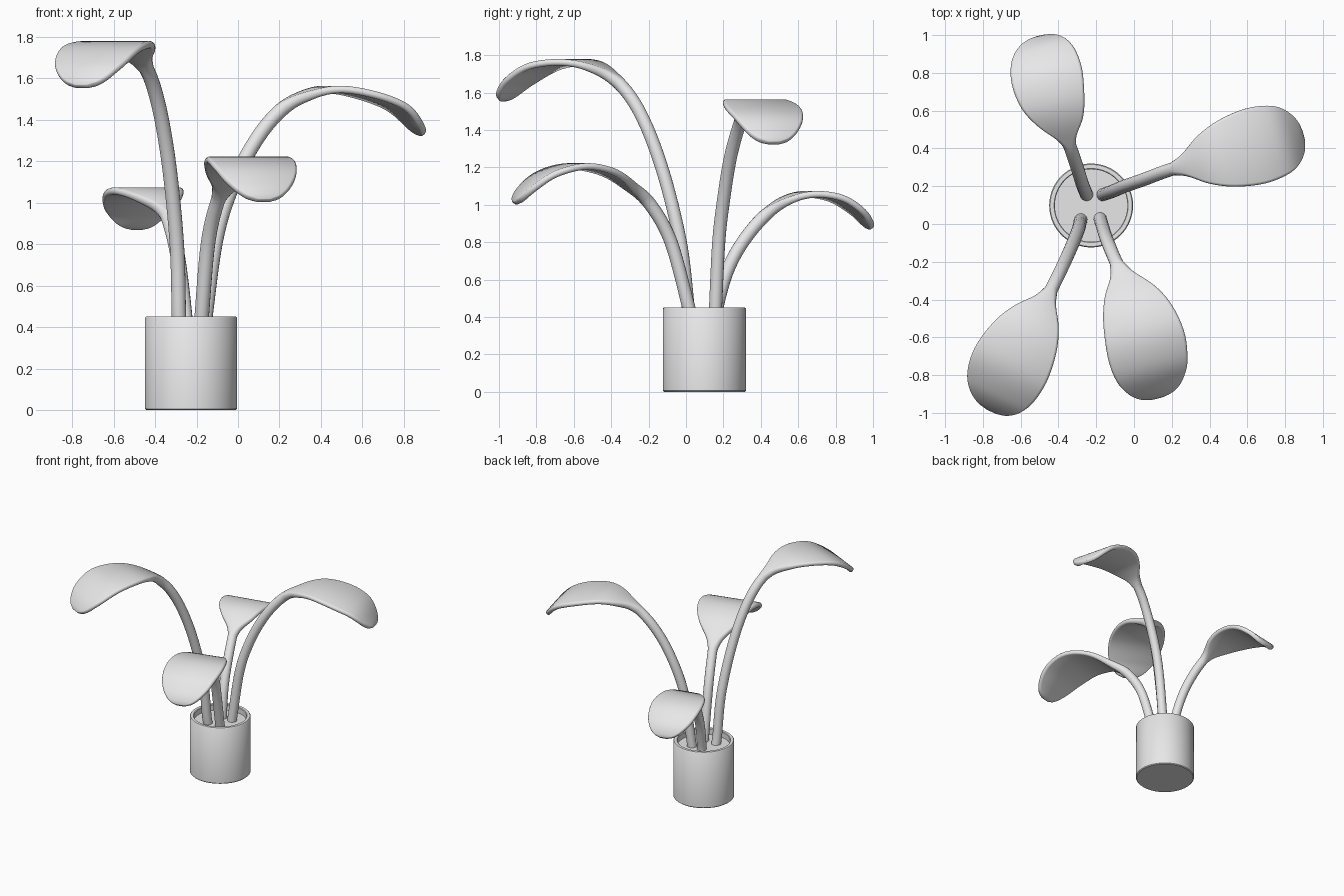
import bpy, bmesh, math
from mathutils import Vector

cube = bpy.data.objects.get("Cube")
if cube:
    bpy.data.objects.remove(cube)

grey = bpy.data.materials.new("plain grey")
grey.use_nodes = True
grey.diffuse_color = (0.8, 0.8, 0.8, 1)
grey.node_tree.nodes["Principled BSDF"].inputs["Base Color"].default_value = (0.8, 0.8, 0.8, 1)


def finish(name, bm, angle):
    bmesh.ops.recalc_face_normals(bm, faces=bm.faces)
    mesh = bpy.data.meshes.new(name)
    bm.to_mesh(mesh)
    bm.free()
    mesh.materials.append(grey)
    obj = bpy.data.objects.new(name, mesh)
    bpy.context.collection.objects.link(obj)
    bpy.ops.object.select_all(action='DESELECT')
    obj.select_set(True)
    bpy.context.view_layer.objects.active = obj
    bpy.ops.object.shade_smooth_by_angle(angle=math.radians(angle))
    return obj


def skin(bm, rings):
    """Join closed rings of points with quads and cap both ends."""
    loops = [[bm.verts.new(p) for p in ring] for ring in rings]
    n = len(loops[0])
    for a, b in zip(loops, loops[1:]):
        for i in range(n):
            j = (i + 1) % n
            bm.faces.new((a[i], a[j], b[j], b[i]))
    bm.faces.new(loops[0])
    bm.faces.new(loops[-1])


def spline(points, steps):
    """Smooth curve through all the points."""
    p = [Vector(q) for q in points]
    p = [2 * p[0] - p[1]] + p + [2 * p[-1] - p[-2]]
    out = []
    for a, b, c, d in zip(p, p[1:], p[2:], p[3:]):
        for k in range(steps):
            t = k / steps
            out.append(b + (c - a) * (t / 2) + (2 * a - 5 * b + 4 * c - d) * (t * t / 2)
                       + (3 * b - a - 3 * c + d) * (t ** 3 / 2))
    return out + [p[-2]]


# Pot: turned profile with softened rims and a recessed floor
CENTRE = Vector((-0.227, 0.098, 0))


def lathe(name, profile, sides=64):
    bm = bmesh.new()
    turn = [2 * math.pi * i / sides for i in range(sides)]
    skin(bm, [[CENTRE + Vector((r * math.cos(a), r * math.sin(a), z)) for a in turn]
              for r, z in profile])
    return finish(name, bm, 40)


lathe("pot", [(0.216, 0), (0.222, 0.006), (0.222, 0.444), (0.217, 0.45),
              (0.196, 0.45), (0.192, 0.446), (0.192, 0.39)])
lathe("soil", [(0.19, 0.37), (0.193, 0.405)])

# Leaf outline from neck to tip: position, half width, half thickness
STEM = 0.035
OUTLINE = [(0, STEM, STEM), (0.1, 0.062, 0.028), (0.24, 0.132, 0.02), (0.4, 0.182, 0.018),
           (0.6, 0.205, 0.018), (0.78, 0.186, 0.018), (0.9, 0.142, 0.018),
           (0.97, 0.09, 0.017), (1, 0.035, 0.012)]
STEPS, SIDES = 16, 16


def plant(name, path, neck, heading, scale):
    """Round stem that flattens into a level, arching blade."""
    pts = spline(path, STEPS)
    dist = [0]
    for a, b in zip(pts, pts[1:]):
        dist.append(dist[-1] + (b - a).length)
    start, total = dist[round(neck * STEPS)], dist[-1]

    def at(length):
        i = next((k for k in range(1, len(dist) - 1) if dist[k] >= length), len(dist) - 1)
        t = (length - dist[i - 1]) / (dist[i] - dist[i - 1])
        return pts[i - 1].lerp(pts[i], t), (pts[i] - pts[i - 1]).normalized()

    side = Vector((heading[1], -heading[0], 0)).normalized()
    sections = [(start * k / 24, STEM, STEM) for k in range(24)]
    for s, w, h in spline(OUTLINE, 5):
        sections.append((start + s * (total - start), max(w * scale, h), h))
    rings = []
    for length, w, h in sections:
        pos, tangent = at(length)
        up = side.cross(tangent).normalized()
        ring = []
        for i in range(SIDES):
            a = 2 * math.pi * (i + 0.5) / SIDES
            x = h * math.cos(a) + math.copysign(w - h, math.cos(a))
            ring.append(pos + side * x + up * (h * math.sin(a)))
        rings.append(ring)
    bm = bmesh.new()
    skin(bm, rings)
    finish(name, bm, 60)


# Four plants, tallest first
plant("front_right_leaf",
      [(-.28, .025, .38), (-.285, .012, .45), (-.295, -.03, .8), (-.335, -.13, 1.2),
       (-.39, -.25, 1.5), (-.455, -.38, 1.67), (-.545, -.54, 1.755), (-.65, -.74, 1.745),
       (-.72, -.89, 1.66), (-.755, -.985, 1.56)], 4.8, (-.435, -.9), 1.03)
plant("left_leaf",
      [(-.165, .155, .38), (-.157, .158, .45), (-.11, .175, .8), (-.05, .2, 1.02),
       (.05, .235, 1.24), (.17, .28, 1.41), (.3, .32, 1.505), (.48, .37, 1.545),
       (.75, .44, 1.47), (.89, .47, 1.33)], 5.3, (.967, .253), 1)
plant("front_left_leaf",
      [(-.18, .03, .38), (-.175, .015, .45), (-.145, -.08, .8), (-.1, -.19, 1.0),
       (-.05, -.3, 1.1), (0, -.42, 1.175), (.05, -.58, 1.205), (.085, -.74, 1.165),
       (.11, -.85, 1.085), (.125, -.915, 1.01)], 3.2, (.25, -.97), 1.04)
plant("back_leaf",
      [(-.25, .155, .38), (-.255, .165, .45), (-.275, .215, .63), (-.298, .29, .78),
       (-.335, .4, .92), (-.38, .52, 1.015), (-.43, .65, 1.055), (-.465, .8, 1.035),
       (-.485, .92, .96), (-.49, .99, .875)], 4.1, (-.21, .98), 0.93)
